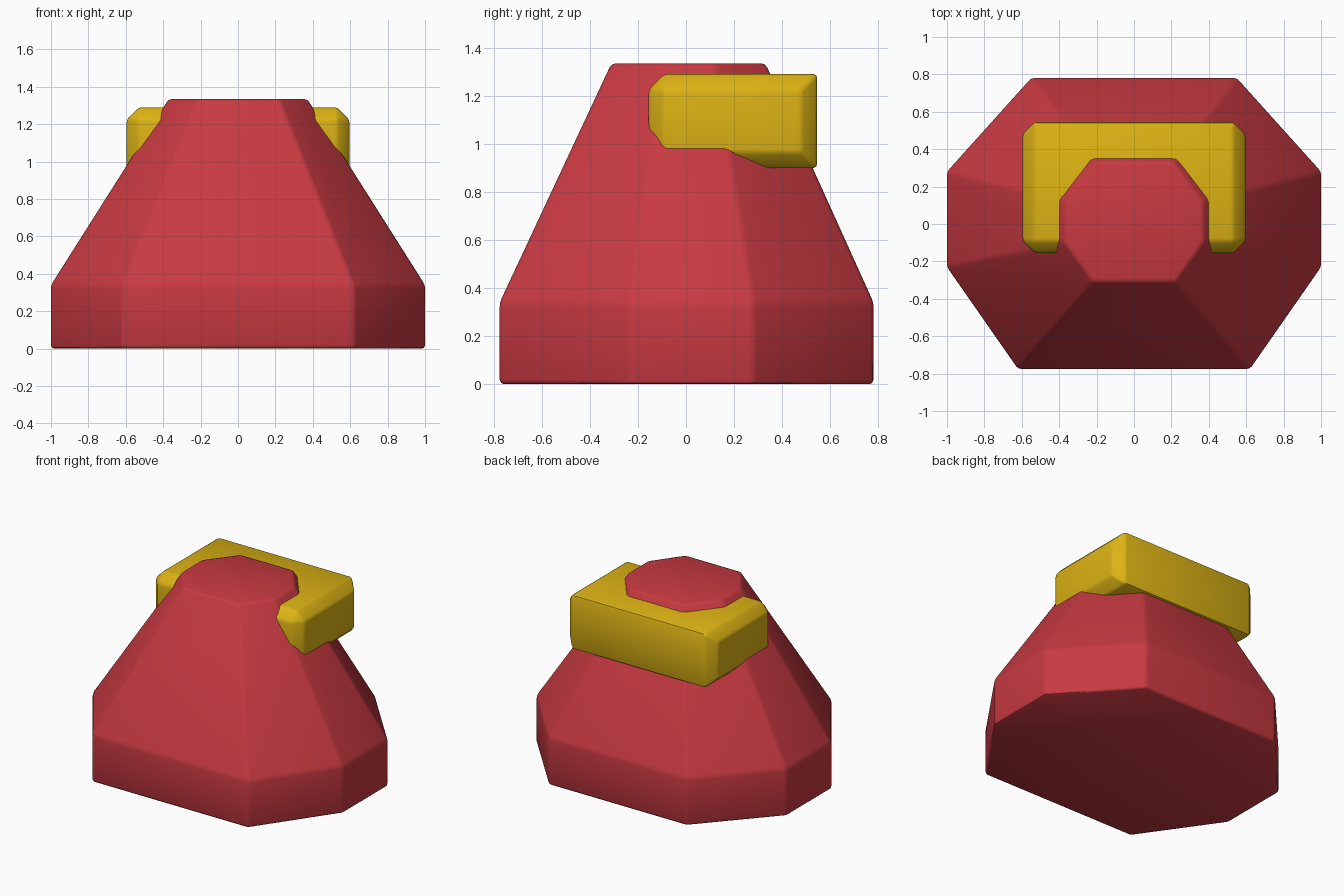
import bpy, bmesh, math

cube = bpy.data.objects.get("Cube")
if cube:
    bpy.data.objects.remove(cube, do_unlink=True)


def material(name, rgb):
    m = bpy.data.materials.new(name)
    m.use_nodes = True
    m.diffuse_color = (*rgb, 1)
    bsdf = next(n for n in m.node_tree.nodes if n.type == 'BSDF_PRINCIPLED')
    bsdf.inputs["Base Color"].default_value = (*rgb, 1)
    return m


def finish(bm, name, mat, bevel, segments):
    bmesh.ops.recalc_face_normals(bm, faces=bm.faces)
    mesh = bpy.data.meshes.new(name)
    bm.to_mesh(mesh)
    bm.free()
    mesh.materials.append(mat)
    obj = bpy.data.objects.new(name, mesh)
    bpy.context.collection.objects.link(obj)
    mod = obj.modifiers.new("Soft edges", 'BEVEL')
    mod.width, mod.segments = bevel, segments
    mod.limit_method = 'ANGLE'
    mod.angle_limit = math.radians(15)
    bpy.ops.object.select_all(action='DESELECT')
    obj.select_set(True)
    bpy.context.view_layer.objects.active = obj
    bpy.ops.object.modifier_apply(modifier=mod.name)
    bpy.ops.object.shade_smooth_by_angle(angle=math.radians(40))
    return obj


def octagon(half):
    # Right half of the outline, front to back, mirrored to the other side
    return half + [(-x, y) for x, y in reversed(half)]


red = material("red", (0.58, 0.042, 0.054))
yellow = material("yellow", (0.72, 0.45, 0.007))

# Body: upright octagonal skirt, then a straight taper to a flat top
base = octagon([(0.62, -0.775), (1, -0.23), (1, 0.28), (0.55, 0.78)])
crown = octagon([(0.22, -0.31), (0.37, -0.1), (0.37, 0.12), (0.21, 0.33)])
bm = bmesh.new()
rings = [[bm.verts.new((x, y, z)) for x, y in outline]
         for outline, z in ((base, 0), (base, 0.34), (crown, 1.335))]
for low, high in zip(rings, rings[1:]):
    for i in range(len(low)):
        j = (i + 1) % len(low)
        bm.faces.new((low[i], low[j], high[j], high[i]))
bm.faces.new(rings[0][::-1])
bm.faces.new(rings[-1])
finish(bm, "body", red, 0.018, 2)

# Collar block: wide chamfers except along the back top and bottom edges
bm = bmesh.new()
bmesh.ops.create_cube(bm, size=1)
for v in bm.verts:
    v.co.x *= 1.19
    v.co.y = 0.195 + v.co.y * 0.70
    v.co.z = 1.095 + v.co.z * 0.39
wide = [e for e in bm.edges
        if not (all(v.co.y > 0.2 for v in e.verts)
                and abs(e.verts[0].co.x - e.verts[1].co.x) > 0.5)]
bmesh.ops.bevel(bm, geom=wide, offset=0.065, segments=1, profile=0.5,
                affect='EDGES')
finish(bm, "collar", yellow, 0.014, 2)
